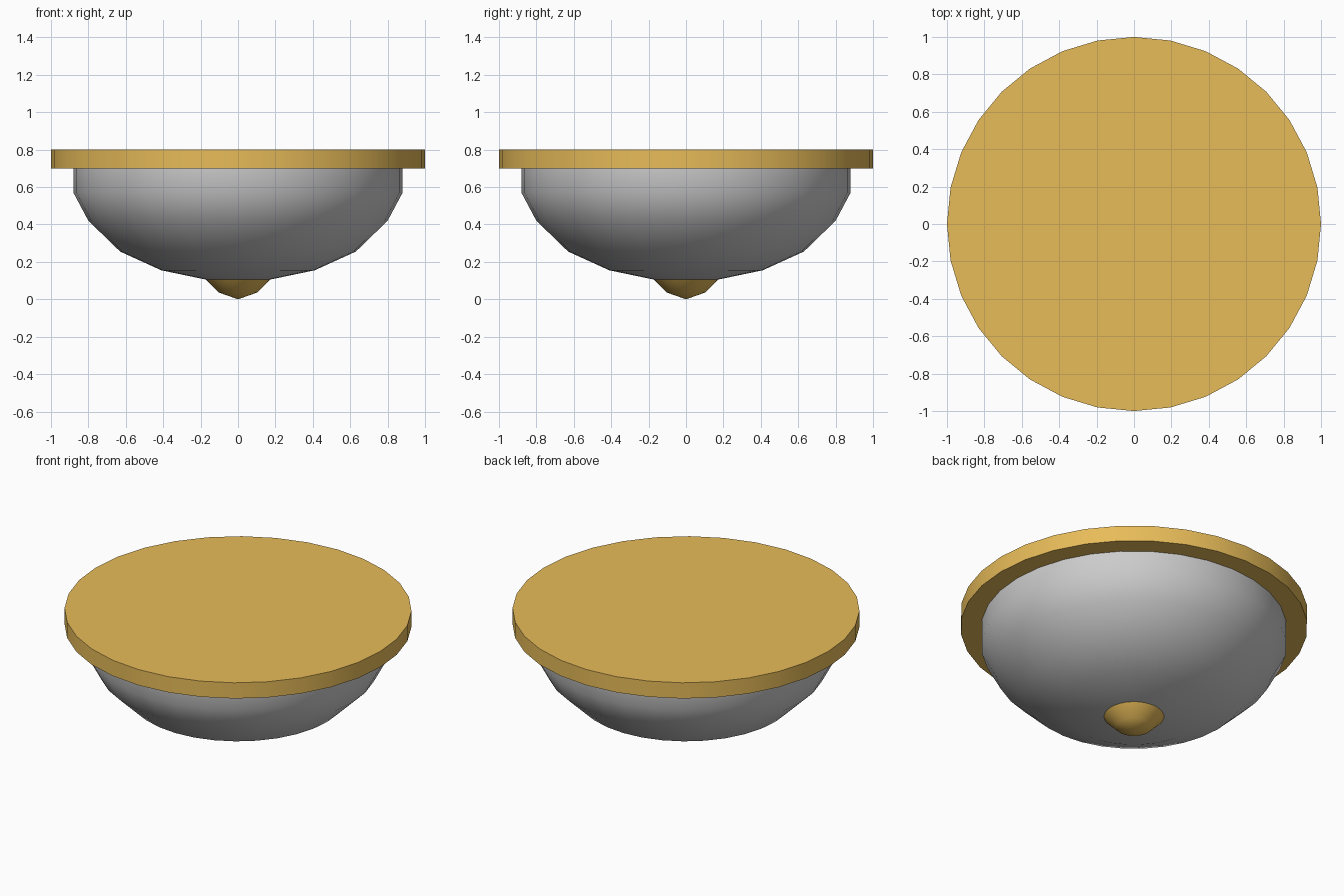
import bpy, bmesh, math

if "Cube" in bpy.data.objects:
    bpy.data.objects.remove(bpy.data.objects["Cube"])

SIDES = 32


def material(name, colour):
    m = bpy.data.materials.new(name)
    m.diffuse_color = colour
    m.use_nodes = True
    m.node_tree.nodes["Principled BSDF"].inputs["Base Color"].default_value = m.diffuse_color
    return m


def lathe(name, profile, mat=None, angle=40):
    """Revolve (radius, height) points around z; radius 0 becomes a pole."""
    bm = bmesh.new()
    rings = []
    for r, z in profile:
        n = SIDES if r > 0 else 1
        rings.append([bm.verts.new((r * math.cos(2 * math.pi * i / SIDES),
                                    r * math.sin(2 * math.pi * i / SIDES), z))
                      for i in range(n)])
    for a, b in zip(rings, rings[1:]):
        for i in range(SIDES):
            j = (i + 1) % SIDES
            quad = [a[i % len(a)], a[j % len(a)], b[j % len(b)], b[i % len(b)]]
            bm.faces.new(list(dict.fromkeys(quad)))
    # close open ends with flat caps
    for ring in (rings[0], rings[-1]):
        if len(ring) > 1:
            bm.faces.new(ring)
    bmesh.ops.recalc_face_normals(bm, faces=bm.faces)
    me = bpy.data.meshes.new(name)
    bm.to_mesh(me)
    bm.free()
    ob = bpy.data.objects.new(name, me)
    bpy.context.collection.objects.link(ob)
    if mat:
        me.materials.append(mat)
    bpy.ops.object.select_all(action='DESELECT')
    ob.select_set(True)
    bpy.context.view_layer.objects.active = ob
    bpy.ops.object.shade_smooth_by_angle(angle=math.radians(angle))
    return ob


brass = material("brass", (0.80, 0.50, 0.10, 1))

# Ceiling plate
lathe("ceiling_plate", [(1, 0.70), (1, 0.80)], brass)

# Glass bowl shade
lathe("bowl_shade", [(0.88, 0.70), (0.88, 0.57), (0.80, 0.42), (0.63, 0.255),
                     (0.41, 0.155), (0.17, 0.105), (0, 0.09)])

# Finial under the bowl
lathe("finial", [(0.175, 0.108), (0.105, 0.037), (0, 0)], brass)
